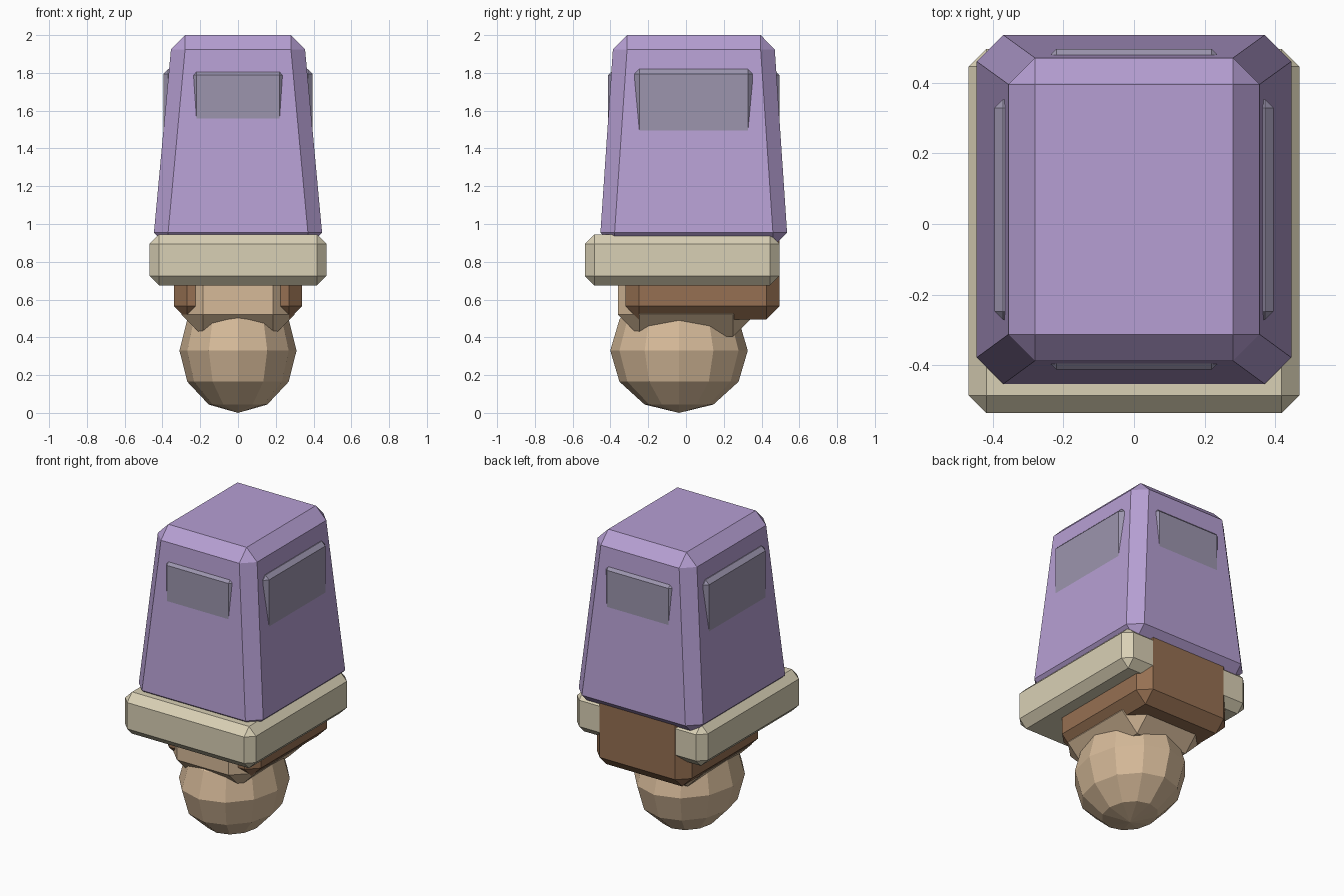
import bpy, bmesh
from mathutils import Matrix

cube = bpy.data.objects.get("Cube")
if cube:
    bpy.data.objects.remove(cube, do_unlink=True)


def material(name, *rgb):
    # 8-bit screen colour to linear
    lin = [((c / 255 + 0.055) / 1.055) ** 2.4 for c in rgb]
    m = bpy.data.materials.new(name)
    m.use_nodes = True
    m.diffuse_color = (*lin, 1)
    m.node_tree.nodes["Principled BSDF"].inputs["Base Color"].default_value = (*lin, 1)
    return m


purple = material("lilac cloth", 182, 159, 211)
grey = material("grey lilac", 156, 149, 174)
cream = material("cream", 217, 208, 181)
brown = material("hair brown", 150, 112, 82)
tan = material("skin tan", 214, 186, 153)


def add_object(name, bm, mat):
    mesh = bpy.data.meshes.new(name)
    bm.to_mesh(mesh)
    bm.free()
    mesh.materials.append(mat)
    obj = bpy.data.objects.new(name, mesh)
    bpy.context.collection.objects.link(obj)
    return obj


def chamfered_box(name, mat, half_x, y, z, cut, top_half_x=None, top_y=None):
    """Box with flat chamfers on all edges, optionally tapering to the top."""
    bm = bmesh.new()
    ends = ((half_x, y, z[0], 1), (top_half_x or half_x, top_y or y, z[1], -1))
    for hx, ys, pz, sz in ends:
        for sx in (-1, 1):
            for py, sy in zip(ys, (1, -1)):
                px = sx * hx
                inx, iny, inz = px - sx * cut, py + sy * cut, pz + sz * cut
                for co in ((px, iny, inz), (inx, py, inz), (inx, iny, pz)):
                    bm.verts.new(co)
    bmesh.ops.convex_hull(bm, input=bm.verts)
    bmesh.ops.dissolve_limit(bm, angle_limit=0.02, verts=bm.verts, edges=bm.edges)
    bmesh.ops.recalc_face_normals(bm, faces=bm.faces)
    return add_object(name, bm, mat)


# Faceted ball under the head
bm = bmesh.new()
bmesh.ops.create_uvsphere(bm, u_segments=12, v_segments=6, radius=1)
bmesh.ops.transform(bm, verts=bm.verts,
                    matrix=Matrix.Translation((0, -0.037, 0.33)) @ Matrix.Diagonal((0.31, 0.364, 0.33, 1)))
add_object("chin_ball", bm, tan)

# Head and hair
chamfered_box("head", tan, 0.30, (-0.36, 0.365), (0.405, 1.0), 0.115)
chamfered_box("hair", brown, 0.34, (-0.32, 0.496), (0.495, 1.1), 0.07)

# Hat brim and tapered crown
chamfered_box("hat_brim", cream, 0.468, (-0.535, 0.495), (0.675, 0.945), 0.05)
chamfered_box("hat_crown", purple, 0.445, (-0.453, 0.535), (0.88, 2.0), 0.075,
              top_half_x=0.355, top_y=(-0.387, 0.47))

# Upright panels that emerge from the sloping crown walls
chamfered_box("front_back_panels", grey, 0.242, (-0.412, 0.495), (1.3, 1.81), 0.022)
chamfered_box("side_panels", grey, 0.395, (-0.272, 0.353), (1.3, 1.82), 0.025)
